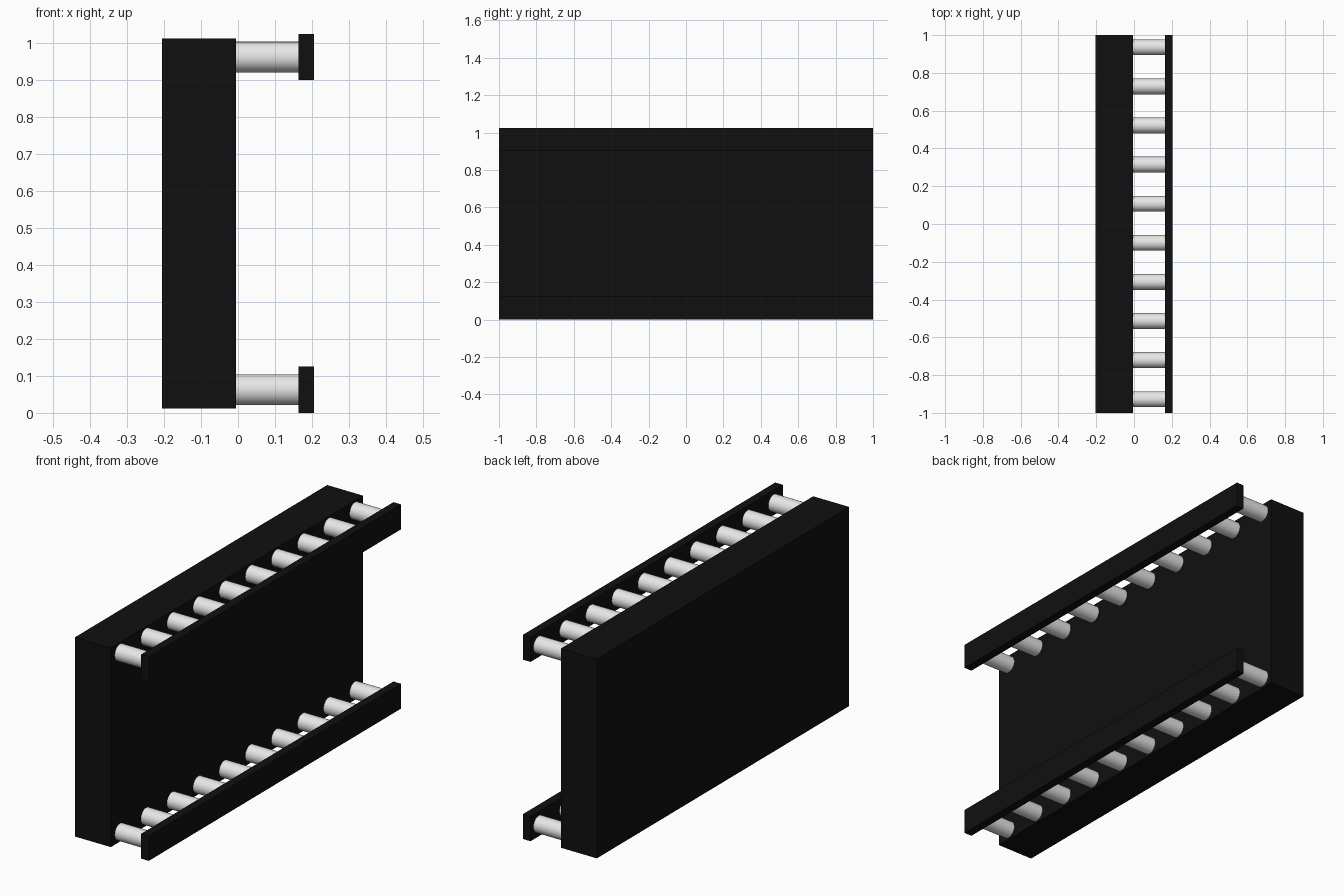
import bpy
import math

if "Cube" in bpy.data.objects:
    bpy.data.objects.remove(bpy.data.objects["Cube"])


def material(name, value):
    m = bpy.data.materials.new(name)
    m.diffuse_color = (value, value, value, 1)
    m.use_nodes = True
    m.node_tree.nodes["Principled BSDF"].inputs["Base Color"].default_value = m.diffuse_color
    return m


black = material("black", 0.005)
light_grey = material("light grey", 0.8)


def box(name, x0, x1, y0, y1, z0, z1):
    bpy.ops.mesh.primitive_cube_add(
        size=1, location=((x0 + x1) / 2, (y0 + y1) / 2, (z0 + z1) / 2))
    ob = bpy.context.object
    ob.name = name
    ob.scale = (x1 - x0, y1 - y0, z1 - z0)
    bpy.ops.object.transform_apply(location=False, rotation=False, scale=True)
    ob.data.materials.append(black)


def rod(name, x0, x1, y, z, radius):
    bpy.ops.mesh.primitive_cylinder_add(
        vertices=32, radius=radius, depth=x1 - x0,
        location=((x0 + x1) / 2, y, z), rotation=(0, math.pi / 2, 0))
    ob = bpy.context.object
    ob.name = name
    bpy.ops.object.shade_smooth_by_angle(angle=math.radians(40))
    ob.data.materials.append(light_grey)


# Thick main panel
box("main_panel", -0.205, -0.006, -1, 1, 0.0125, 1.0125)

# Lower and upper rails, each held by a row of ten rods
for label, z in (("lower", 0.0625), ("upper", 0.9625)):
    box(label + "_rail", 0.163, 0.205, -1, 1, z - 0.0625, z + 0.0625)
    for i in range(10):
        rod(f"{label}_rod_{i + 1}", -0.006, 0.163,
            0.004 + (i - 4.5) * 0.207, z, 0.0417)
